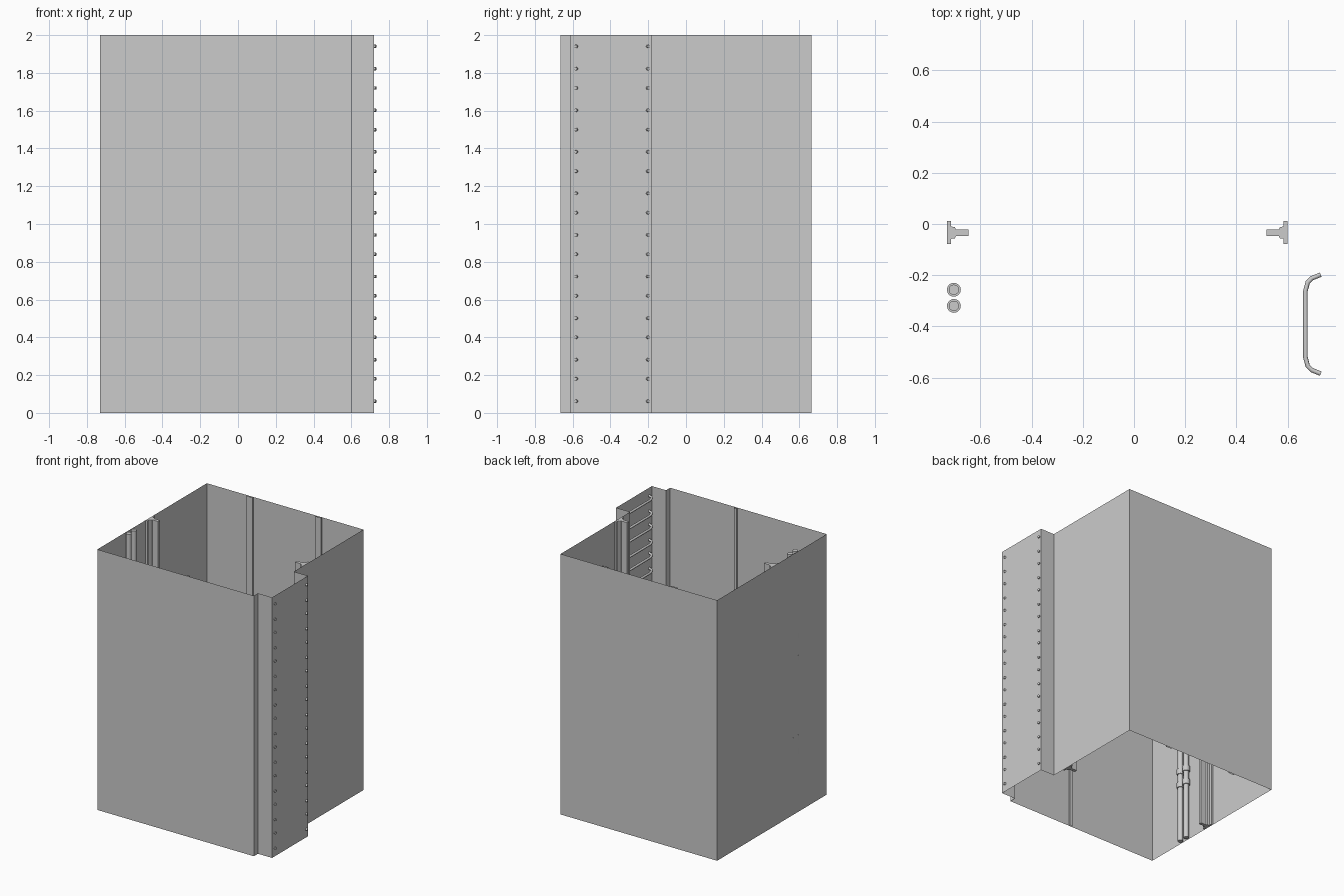
import bpy

if "Cube" in bpy.data.objects:
    bpy.data.objects.remove(bpy.data.objects["Cube"])

H = 2.0
L, R, F, B = -0.73, 0.60, -0.665, 0.665      # shaft wall planes
NICHE_X, NICHE_F, NICHE_B = 0.72, -0.615, -0.18


def extrude(name, outline, z0=0.0, z1=H, closed=True, capped=True):
    """Raise a plan outline into a vertical sheet or solid."""
    n = len(outline)
    verts = [(x, y, z) for z in (z0, z1) for x, y in outline]
    count = n if closed else n - 1
    faces = [(i, (i + 1) % n, (i + 1) % n + n, i + n) for i in range(count)]
    if closed and capped:
        faces += [tuple(reversed(range(n))), tuple(range(n, 2 * n))]
    mesh = bpy.data.meshes.new(name)
    mesh.from_pydata(verts, [], faces)
    obj = bpy.data.objects.new(name, mesh)
    bpy.context.collection.objects.link(obj)
    return obj


def cylinder(name, x, y, z0, z1, radius):
    bpy.ops.mesh.primitive_cylinder_add(vertices=20, radius=radius, depth=z1 - z0,
                                        location=(x, y, (z0 + z1) / 2))
    obj = bpy.context.object
    obj.name = name
    bpy.ops.object.shade_smooth_by_angle()
    return obj


# Open-ended shaft walls with the ladder niche
extrude("shaft_walls", [(L, F), (R, F), (R, NICHE_F), (NICHE_X, NICHE_F),
                        (NICHE_X, NICHE_B), (R, NICHE_B), (R, B), (L, B)], capped=False)

# T-shaped guide rails: (distance from wall, half width)
PROFILE = [(0, 0.045), (0.015, 0.045), (0.015, 0.024), (0.03, 0.022), (0.035, 0.012), (0.083, 0.012)]
for name, wall, side in (("left_guide_rail", L, 1), ("right_guide_rail", R, -1)):
    half = [(wall + side * d, -0.034 + side * -w) for d, w in PROFILE]
    other = [(wall + side * d, -0.034 + side * w) for d, w in reversed(PROFILE)]
    extrude(name, half + other)

# Thin open cover strips on the back and front walls
for name, x, w, wall, side in (("back_strip_left", -0.36, 0.024, B, -1),
                               ("back_strip_right", 0.225, 0.024, B, -1),
                               ("front_strip", 0.04, 0.01, F, 1)):
    d = wall + side * 0.012
    extrude(name, [(x - w, wall), (x - w, d), (x + w, d), (x + w, wall)], closed=False)

# Pair of service pipes with collars
for i, y in enumerate((-0.257, -0.32)):
    cylinder(f"pipe_{i + 1}", -0.704, y, 0, H, 0.02)
    for j, z in enumerate((0.46, 0.57, 1.18, 1.35)):
        cylinder(f"pipe_{i + 1}_collar_{j + 1}", -0.704, y, z - 0.022, z + 0.022, 0.027)

# Bent ladder rungs set into the niche wall
PATH = [(0.73, -0.198), (0.695, -0.212), (0.679, -0.228), (0.67, -0.262)]
PATH += [(x, -0.783 - y) for x, y in reversed(PATH)]
for i in range(18):
    z = (0.18 if i % 2 else 0.062) + 0.22 * (i // 2)
    curve = bpy.data.curves.new("ladder_rung", 'CURVE')
    curve.dimensions = '3D'
    curve.bevel_depth = 0.009
    curve.bevel_resolution = 2
    curve.use_fill_caps = True
    spline = curve.splines.new('POLY')
    spline.points.add(len(PATH) - 1)
    for p, (x, y) in zip(spline.points, PATH):
        p.co = (x, y, z, 1)
    spline.use_smooth = True
    rung = bpy.data.objects.new(f"ladder_rung_{i + 1}", curve)
    bpy.context.collection.objects.link(rung)
